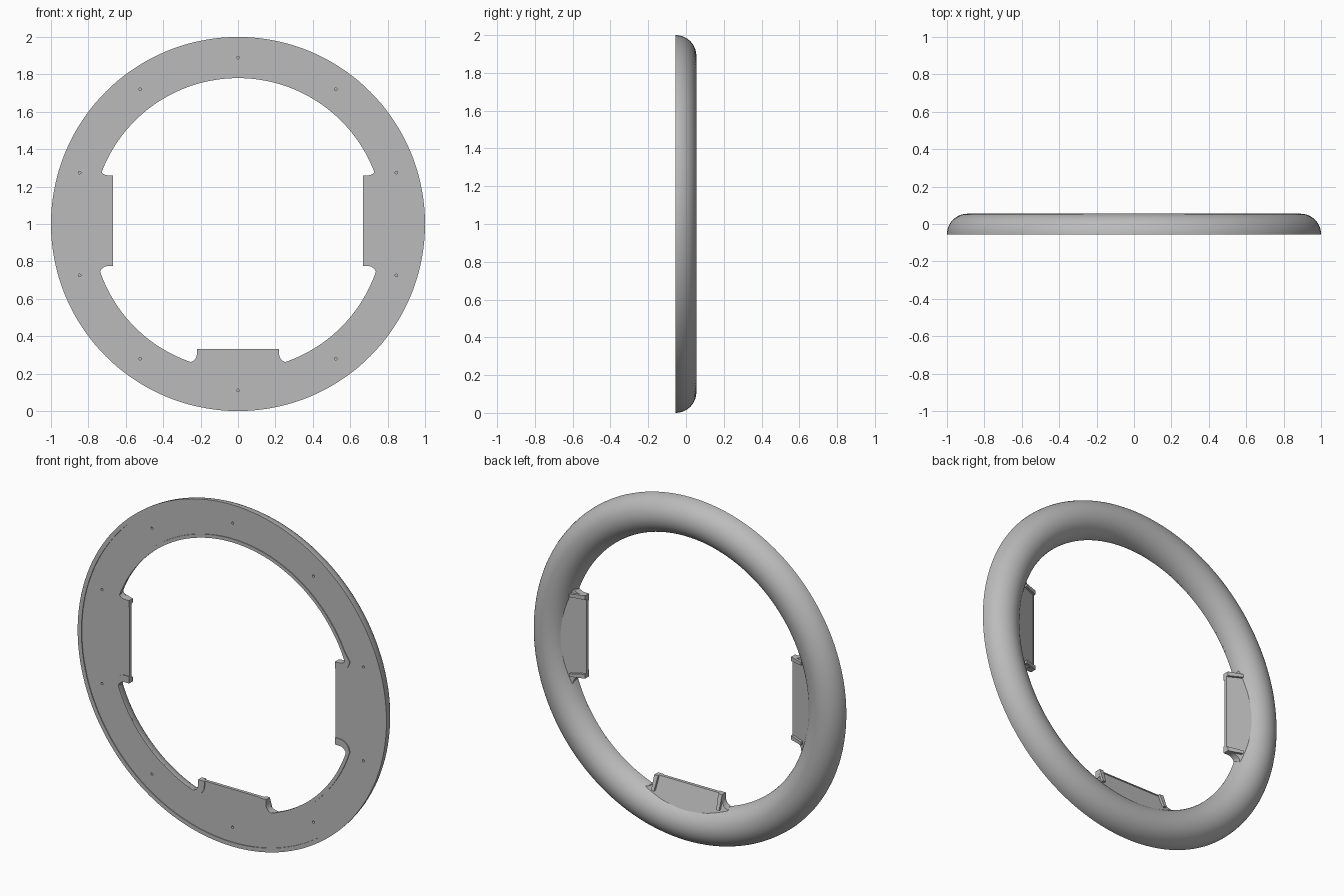
import bpy, bmesh
from math import sin, cos, pi, radians, hypot, atan2, tau

cube = bpy.data.objects.get("Cube")
if cube:
    bpy.data.objects.remove(cube, do_unlink=True)

grey = bpy.data.materials.new("plain_grey")
grey.use_nodes = True
colour = (0.5, 0.5, 0.5, 1)
grey.diffuse_color = colour
grey.node_tree.nodes["Principled BSDF"].inputs["Base Color"].default_value = colour

FRONT, PLATE = -0.055, -0.05      # rim front and recessed plate front
MID, TUBE = 0.89, 0.11            # ring centre line and tube radius
INNER, LIP = MID - TUBE, 0.80     # inner edge and its lip line
EDGE, CORE = 0.667, 0.695         # tab edge and hook centre, outward distance
FILLET, HOOK = 0.045, 0.065


def finish(name, bm):
    bmesh.ops.recalc_face_normals(bm, faces=bm.faces)
    mesh = bpy.data.meshes.new(name)
    bm.to_mesh(mesh)
    bm.free()
    mesh.materials.append(grey)
    obj = bpy.data.objects.new(name, mesh)
    bpy.context.collection.objects.link(obj)
    return obj


def smooth(obj):
    bpy.ops.object.select_all(action='DESELECT')
    obj.select_set(True)
    bpy.context.view_layer.objects.active = obj
    bpy.ops.object.shade_smooth_by_angle(angle=radians(35))


def place(phi, u, v):
    """Tangent distance u and outward distance v to x, z."""
    return (v * cos(phi) - u * sin(phi), 1 + v * sin(phi) + u * cos(phi))


def prism(name, phi, points, back):
    bm = bmesh.new()
    rings = []
    for depth in (lambda v: PLATE, back):
        row = []
        for u, v in points:
            x, z = place(phi, u, v)
            row.append(bm.verts.new((x, depth(v), z)))
        rings.append(row)
    a, b = rings
    bm.faces.new(a)
    bm.faces.new(b[::-1])
    for i in range(len(a)):
        j = (i + 1) % len(a)
        bm.faces.new((a[i], a[j], b[j], b[i]))
    smooth(finish(name, bm))


# Half-round ring with a raised outer rim around the recessed flat front
profile = [(MID + TUBE * cos(pi * i / 24), FRONT + TUBE * sin(pi * i / 24))
           for i in range(25)]
profile += [(INNER, PLATE), (0.976, PLATE), (0.976, FRONT)]
profile[24] = (INNER, PLATE + 0.002)
SEG = 144
bm = bmesh.new()
loops = [[bm.verts.new((r * cos(tau * k / SEG), y, 1 + r * sin(tau * k / SEG)))
          for r, y in profile] for k in range(SEG)]
for k in range(SEG):
    p, q = loops[k], loops[(k + 1) % SEG]
    for i in range(len(profile)):
        j = (i + 1) % len(profile)
        bm.faces.new((p[i], p[j], q[j], q[i]))
ring = finish("ring", bm)

# Ten small screw holes in the flat front
bm = bmesh.new()
for k in range(10):
    a = pi / 2 + k * tau / 10
    ends = [[bm.verts.new((MID * cos(a) + 0.007 * cos(t * tau / 12), y,
                           1 + MID * sin(a) + 0.007 * sin(t * tau / 12)))
             for t in range(12)] for y in (-0.08, -0.03)]
    bm.faces.new(ends[0])
    bm.faces.new(ends[1][::-1])
    for t in range(12):
        n = (t + 1) % 12
        bm.faces.new((ends[0][t], ends[0][n], ends[1][n], ends[1][t]))
cutter = finish("hole_cutter", bm)
cutter.hide_render = True
cut = ring.modifiers.new("holes", 'BOOLEAN')
cut.operation, cut.solver, cut.object = 'DIFFERENCE', 'EXACT', cutter
bpy.context.view_layer.objects.active = ring
bpy.ops.object.modifier_apply(modifier=cut.name)
bpy.data.objects.remove(cutter, do_unlink=True)
smooth(ring)


def fillet(s, end):
    """Concave corner of a tab on side s, from its edge out to the ring."""
    pts = [(s * end, EDGE)]
    for i in range(9):
        t = pi / 2 * i / 8
        pts.append((s * (end + FILLET - FILLET * cos(t)), CORE + FILLET * sin(t)))
    return pts


def slope(v):
    return -0.035 + 0.35 * (v - EDGE)


# Three tabs with straight inner edges and sloping backs
tabs = {"bottom": (-pi / 2, 0.22, 0.22), "left": (0, 0.225, 0.26),
        "right": (pi, 0.26, 0.225)}
for side, (phi, low, high) in tabs.items():
    outline = fillet(-1, low)[::-1] + fillet(1, high)
    outline += [(high + FILLET, 0.82), (-low - FILLET, 0.82)]
    prism(side + "_tab", phi, outline, slope)
    # Small raised ridges at both ends and along the edge of the back
    for s, end, word in ((-1, low, "first"), (1, high, "second")):
        ridge = [(s * end, EDGE), (s * (end - 0.025), EDGE),
                 (s * (end - 0.018), 0.75), (s * end, 0.75)]
        prism(f"{side}_{word}_ridge", phi, ridge, lambda v: slope(v) + 0.015)
    lip = [(-low, EDGE), (high, EDGE), (high, EDGE + 0.008), (-low, EDGE + 0.008)]
    prism(side + "_edge_lip", phi, lip, lambda v: slope(v) + 0.004)


def hook(phi, s, end):
    """Paired inner and outer points of the lip curling around a tab corner."""
    inner = []
    for u, v in fillet(s, end):
        k = min(1, INNER / hypot(u, v))
        inner.append(place(phi, u * k, v * k))
    middle = end - 0.04 + HOOK
    outer = [place(phi, s * (end - 0.04), EDGE)]
    for i in range(9):
        t = pi / 2 * i / 8
        outer.append(place(phi, s * (middle - HOOK * cos(t)), CORE + HOOK * sin(t)))
    return list(zip(inner, outer))


# Inner lips between the tabs, each ending in two hooks
for name, start, stop in (("top_lip", "left", "right"),
                          ("lower_right_lip", "right", "bottom"),
                          ("lower_left_lip", "bottom", "left")):
    first = hook(tabs[start][0], 1, tabs[start][2])
    last = hook(tabs[stop][0], -1, tabs[stop][1])
    a = atan2(first[-1][0][1] - 1, first[-1][0][0])
    b = atan2(last[-1][0][1] - 1, last[-1][0][0])
    b += tau if b < a else 0
    arc = []
    for i in range(1, 60):
        t = a + (b - a) * i / 60
        arc.append(tuple((r * cos(t), 1 + r * sin(t)) for r in (INNER, LIP)))
    bm = bmesh.new()
    rows = [[bm.verts.new((x, y, z)) for (x, z), y in
             ((p, FRONT), (q, FRONT), (q, PLATE + 0.003), (p, PLATE + 0.003))]
            for p, q in first + arc + last[::-1]]
    for m, n in zip(rows, rows[1:]):
        for i in range(4):
            j = (i + 1) % 4
            bm.faces.new((m[i], m[j], n[j], n[i]))
    bm.faces.new(rows[0])
    bm.faces.new(rows[-1][::-1])
    smooth(finish(name, bm))
